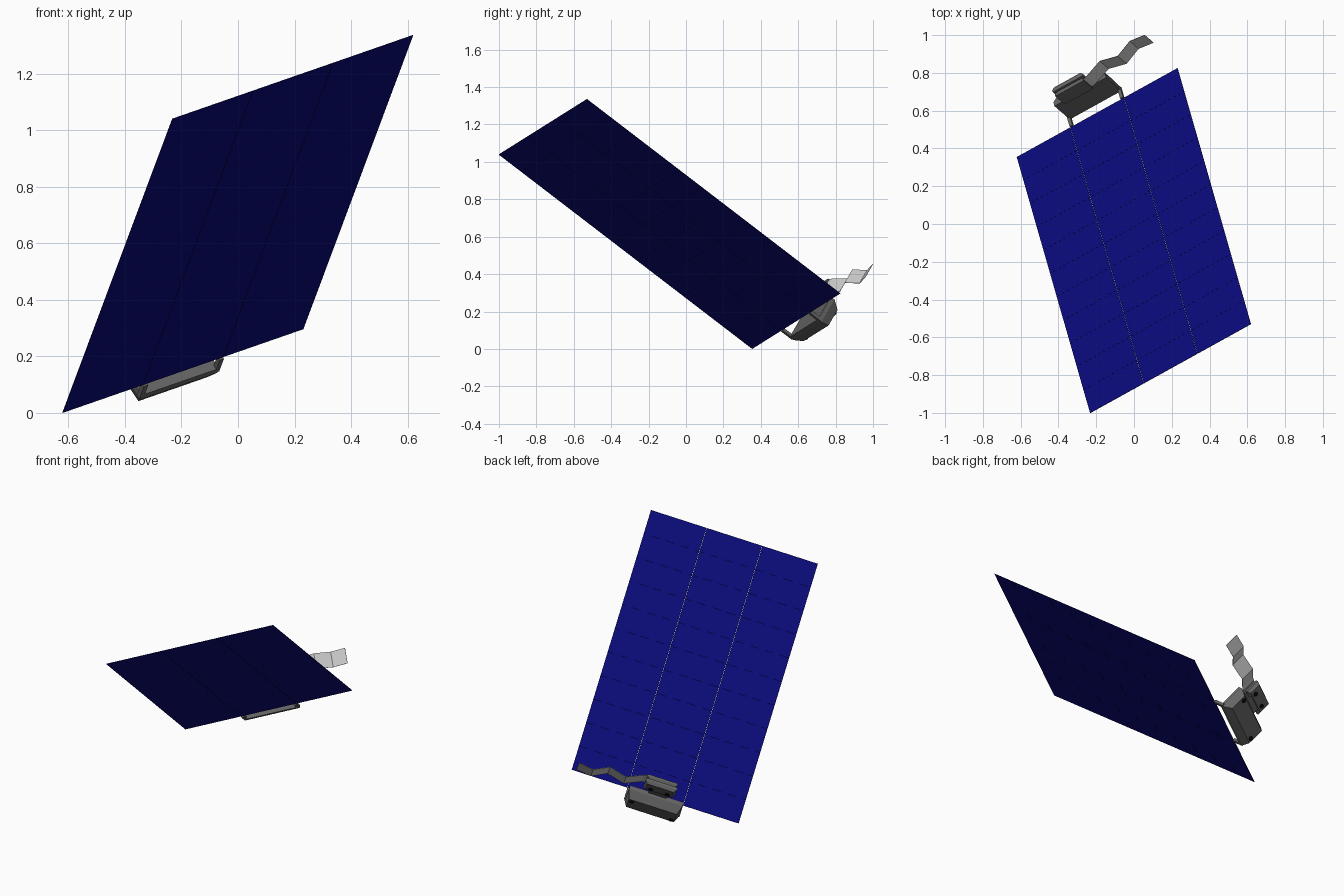
import bpy, bmesh, math
from mathutils import Vector, Matrix

if "Cube" in bpy.data.objects:
    bpy.data.objects.remove(bpy.data.objects["Cube"])

# Local frame: u across the panel, w out past the hinge edge, n off the cell face
u = Vector((0.837, 0.463, 0.291)).normalized()
w = Vector((-0.2226, 0.7734, -0.5936))
w = (w - u * w.dot(u)).normalized()
n = u.cross(w)
FRAME = Matrix((u, w, n)).transposed().to_4x4()
FRAME.translation = Vector((-0.195, 0.59, 0.1485))


def material(name, rgb):
    m = bpy.data.materials.new(name)
    m.diffuse_color = (*rgb, 1)
    m.use_nodes = True
    m.node_tree.nodes["Principled BSDF"].inputs["Base Color"].default_value = m.diffuse_color
    return m


blue = material("cell_blue", (0.003, 0.003, 0.19))
dark = material("dark_grey", (0.13, 0.13, 0.13))
black = material("bolt_black", (0.005, 0.005, 0.005))


def finish(name, bm, mat=None):
    bmesh.ops.recalc_face_normals(bm, faces=bm.faces)
    me = bpy.data.meshes.new(name)
    bm.to_mesh(me)
    bm.free()
    ob = bpy.data.objects.new(name, me)
    ob.matrix_world = FRAME
    bpy.context.collection.objects.link(ob)
    if mat:
        me.materials.append(mat)
    return ob


def add_box(bm, lo, hi):
    lo, hi = Vector(lo), Vector(hi)
    size = hi - lo
    mat = Matrix.Translation((lo + hi) / 2) @ Matrix.Diagonal((*size, 1))
    bmesh.ops.create_cube(bm, size=1, matrix=mat)


def add_loft(bm, sections):
    """Rectangles (w, u0, u1, n0, n1) joined along w."""
    rings = []
    for y, u0, u1, n0, n1 in sections:
        rings.append([bm.verts.new(p) for p in
                      ((u0, y, n0), (u1, y, n0), (u1, y, n1), (u0, y, n1))])
    for a, b in zip(rings, rings[1:]):
        for i in range(4):
            j = (i + 1) % 4
            bm.faces.new((a[i], a[j], b[j], b[i]))
    bm.faces.new(rings[0])
    bm.faces.new(rings[-1])


# Solar cells: 3 columns of 11 thin plates
W, L, COLS, ROWS = 1.017, 1.752, 3, 11
cw, rl = W / COLS, L / ROWS
bm = bmesh.new()
for c in range(COLS):
    for r in range(ROWS):
        x0 = -W / 2 + c * cw
        y0 = -L + r * rl
        gl = 0.0008 if c else 0
        gr = 0.0008 if c < COLS - 1 else 0
        add_box(bm, (x0 + gl, y0 + 0.0003, -0.001),
                (x0 + cw - gr, y0 + rl - 0.0003, 0.001))
finish("solar_panel", bm, blue)

# Two hinge arms from the panel edge to the mount
bm = bmesh.new()
for s in (-1, 1):
    x = s * 0.16
    add_box(bm, (x - 0.009, 0.0, -0.008), (x + 0.009, 0.075, 0.010))
finish("hinge_arms", bm, dark)

# Main mount housing, tapering outward
bm = bmesh.new()
add_loft(bm, [(0.055, -0.163, 0.163, -0.008, 0.155),
              (0.08, -0.163, 0.163, -0.008, 0.155),
              (0.128, -0.145, 0.145, 0.015, 0.125)])
finish("mount_housing", bm, dark)

# Smaller connector housing above it
bm = bmesh.new()
add_loft(bm, [(0.012, -0.095, 0.085, 0.18, 0.28),
              (0.025, -0.095, 0.085, 0.18, 0.28),
              (0.04, -0.08, 0.07, 0.19, 0.27)])
add_loft(bm, [(0.04, -0.10, 0.09, 0.19, 0.285),
              (0.055, -0.10, 0.09, 0.19, 0.285),
              (0.072, -0.085, 0.075, 0.20, 0.275)])
# Short bracket joining the two housings
add_box(bm, (-0.06, 0.058, 0.15), (0.05, 0.066, 0.2))
finish("connector_housing", bm, dark)

# Bolts on the outer faces
bm = bmesh.new()
for x, y, z in ((0.125, 0.129, 0.105), (-0.125, 0.129, 0.036),
                (0.045, 0.073, 0.225), (-0.055, 0.073, 0.225)):
    bmesh.ops.create_cone(bm, cap_ends=True, segments=12, radius1=0.014,
                          radius2=0.014, depth=0.01,
                          matrix=Matrix.Translation((x, y, z))
                          @ Matrix.Rotation(math.pi / 2, 4, 'X'))
finish("bolts", bm, black)

# Zigzag ribbon cable
path = [(0.08, 0.02), (0.11, 0.027), (0.204, 0.073), (0.31, 0.044),
        (0.399, 0.093), (0.49, 0.08)]
bm = bmesh.new()
pairs = [(bm.verts.new((x, y, 0.188)), bm.verts.new((x, y, 0.282))) for x, y in path]
for (a, b), (c, d) in zip(pairs, pairs[1:]):
    bm.faces.new((a, c, d, b))
ribbon = finish("ribbon_cable", bm)
mod = ribbon.modifiers.new("thickness", 'SOLIDIFY')
mod.thickness = 0.002
mod.offset = 0
